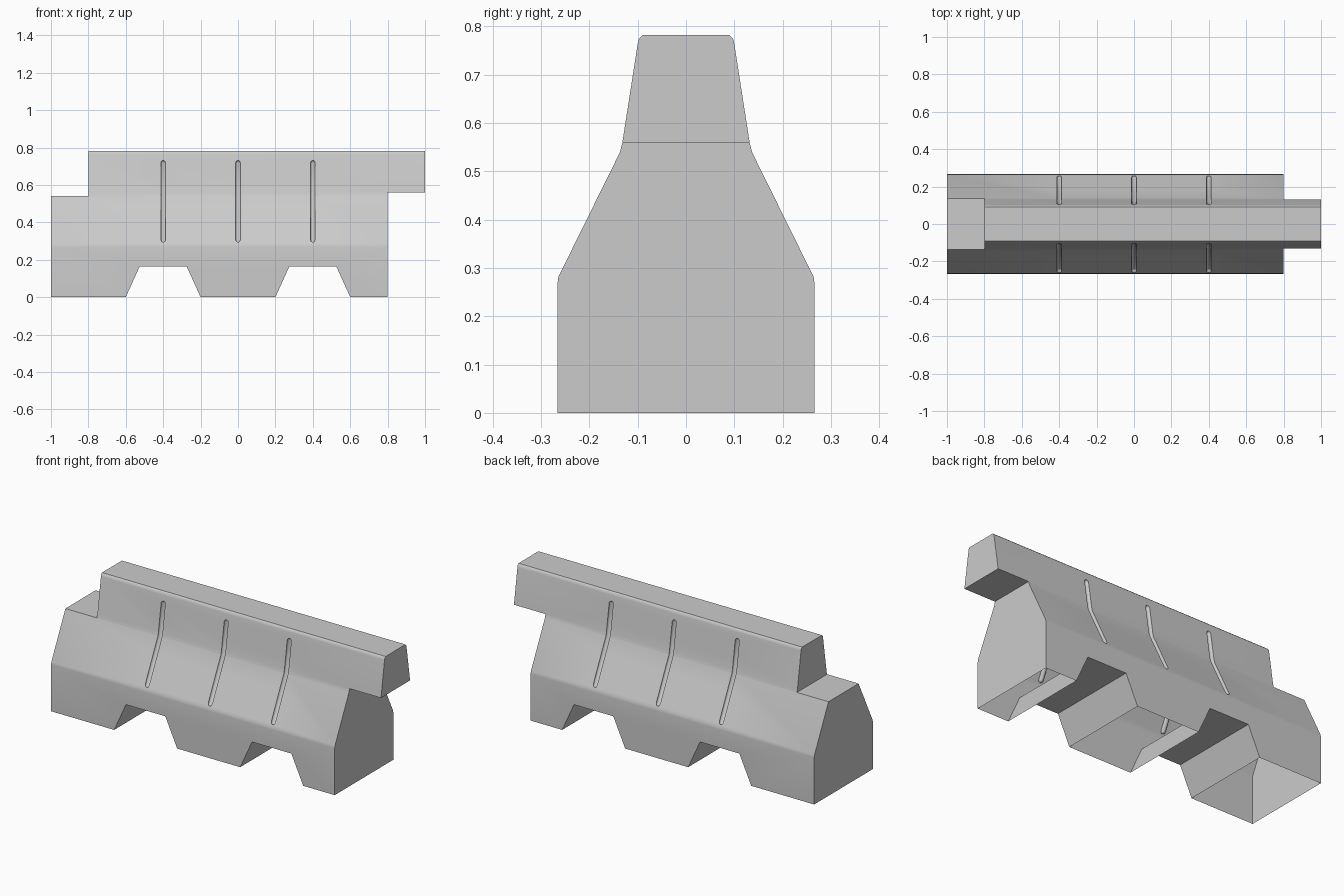
import bpy, bmesh, math
from mathutils import Vector

if "Cube" in bpy.data.objects:
    bpy.data.objects.remove(bpy.data.objects["Cube"])

def add_object(name, bm):
    bmesh.ops.recalc_face_normals(bm, faces=bm.faces)
    mesh = bpy.data.meshes.new(name)
    bm.to_mesh(mesh)
    bm.free()
    ob = bpy.data.objects.new(name, mesh)
    bpy.context.collection.objects.link(ob)
    return ob

def prism(name, points, direction):
    bm = bmesh.new()
    face = bm.faces.new([bm.verts.new(p) for p in points])
    res = bmesh.ops.extrude_face_region(bm, geom=[face])
    bmesh.ops.translate(bm, vec=direction,
                        verts=[v for v in res["geom"] if isinstance(v, bmesh.types.BMVert)])
    return add_object(name, bm)

def groove_tube(bm, x, side, path, r=0.013, sides=12):
    """Round-ended tube along a path in the YZ plane."""
    pts = [Vector((x, side * y, z)) for y, z in path]
    t0, t1 = (pts[1] - pts[0]).normalized(), (pts[-1] - pts[-2]).normalized()
    rings = [(pts[0] - t0 * r * math.cos(a), t0, r * math.sin(a)) for a in (0.3, 0.8)]
    rings += [(pts[0], t0, r)]
    rings += [(p, (t0 + t1).normalized(), r) for p in pts[1:-1]]
    rings += [(pts[-1], t1, r)]
    rings += [(pts[-1] + t1 * r * math.cos(a), t1, r * math.sin(a)) for a in (0.8, 0.3)]
    loops = []
    for c, t, rad in rings:
        u = Vector((1, 0, 0))
        n = t.cross(u)
        loops.append([bm.verts.new(c + rad * (u * math.cos(k * math.tau / sides)
                                              + n * math.sin(k * math.tau / sides)))
                      for k in range(sides)])
    for a, b in zip(loops, loops[1:]):
        for k in range(sides):
            j = (k + 1) % sides
            bm.faces.new((a[k], a[j], b[j], b[k]))
    bm.faces.new(loops[0])
    bm.faces.new(loops[-1])

def boolean(target, cutter, operation):
    cutter.hide_render = True
    mod = target.modifiers.new("cut", 'BOOLEAN')
    mod.object, mod.operation, mod.solver = cutter, operation, 'EXACT'
    bpy.context.view_layer.objects.active = target
    bpy.ops.object.modifier_apply(modifier=mod.name)
    bpy.data.objects.remove(cutter)

# Barrier body: cross-section run along x
half = [(0.266, -0.1), (0.266, 0.268), (0.264, 0.282), (0.137, 0.539), (0.132, 0.558),
        (0.1, 0.764), (0.0975, 0.774), (0.09, 0.782)]
section = half + [(-y, z) for y, z in reversed(half)]
body = prism("barrier_body", [(-1.2, y, z) for y, z in section], (2.4, 0, 0))

# Side outline: interlocking lap ends and two forklift openings
outline = [(-1, 0)]
for cx in (-0.4, 0.4):
    outline += [(cx - 0.2, 0), (cx - 0.125, 0.165), (cx + 0.125, 0.165), (cx + 0.2, 0)]
outline += [(0.8, 0), (0.8, 0.56), (1, 0.56), (1, 0.9), (-0.8, 0.9), (-0.8, 0.54), (-1, 0.54)]
boolean(body, prism("outline_cutter", [(x, -0.4, z) for x, z in outline], (0, 0.8, 0)), 'INTERSECT')

# Three bent grooves on each side
bm = bmesh.new()
for gx in (-0.4, 0, 0.4):
    for s in (-1, 1):
        groove_tube(bm, gx, s, [(0.25, 0.305), (0.134, 0.548), (0.1065, 0.718)])
boolean(body, add_object("groove_cutter", bm), 'DIFFERENCE')

# Hollow shell: the feet are open underneath
bm = bmesh.new()
bm.from_mesh(body.data)
bmesh.ops.delete(bm, context='FACES', geom=[
    f for f in bm.faces if f.normal.z < -0.9 and f.calc_center_median().z < 0.01])
bm.to_mesh(body.data)
bm.free()

bpy.ops.object.select_all(action='DESELECT')
body.select_set(True)
bpy.context.view_layer.objects.active = body
bpy.ops.object.shade_smooth_by_angle(angle=math.radians(42))
